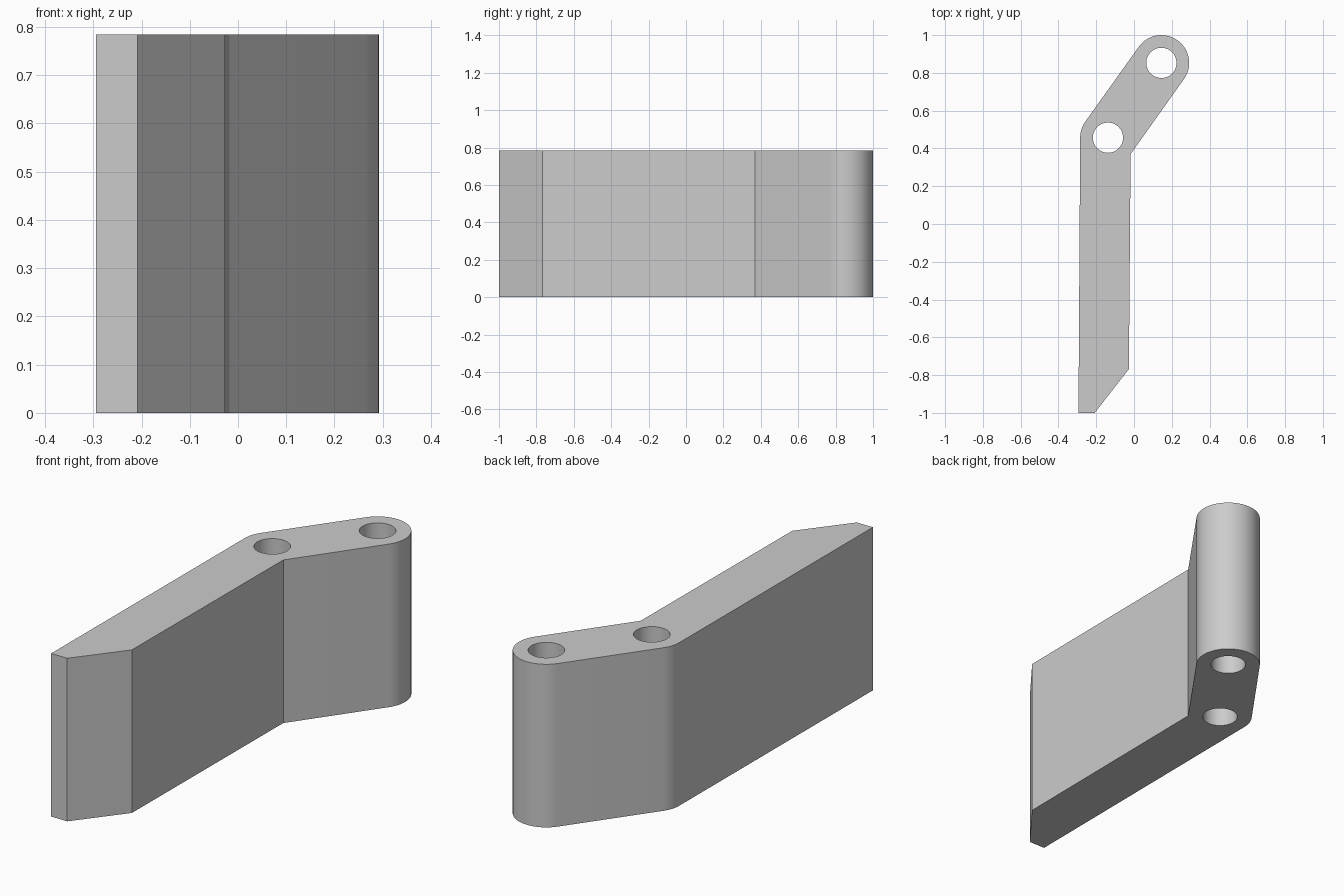
import bpy, bmesh, math
from mathutils import Vector

if "Cube" in bpy.data.objects:
    bpy.data.objects.remove(bpy.data.objects["Cube"], do_unlink=True)

HEIGHT = 0.784
ROUND_RADIUS, HOLE_RADIUS = 0.147, 0.08
ELBOW, TIP = Vector((-0.138, 0.457)), Vector((0.145, 0.853))


def arc(centre, radius, start, end, steps):
    """Points along a circular arc, both ends included."""
    angles = [start + (end - start) * i / steps for i in range(steps + 1)]
    return [centre + radius * Vector((math.cos(a), math.sin(a))) for a in angles]


def add_loop(bm, points):
    """Closed ring of edges on the ground plane."""
    verts = [bm.verts.new((p.x, p.y, 0)) for p in points]
    return [bm.edges.new((v, verts[i - 1])) for i, v in enumerate(verts)]


# Outline: chamfered straight arm, inner corner, round tip, rounded elbow
slant = math.atan2(TIP.y - ELBOW.y, TIP.x - ELBOW.x)
outline = [Vector(p) for p in
           ((-0.294, -1), (-0.208, -1), (-0.027, -0.768), (-0.018, 0.37))]
outline += arc(TIP, ROUND_RADIUS, slant - math.pi / 2, slant + math.pi / 2, 32)
outline += arc(ELBOW, ROUND_RADIUS, slant + math.pi / 2, math.pi, 8)

# Fill around the two pin holes, then raise to full height
bm = bmesh.new()
edges = add_loop(bm, outline)
for centre in (ELBOW, TIP):
    edges += add_loop(bm, arc(centre, HOLE_RADIUS, 0, 2 * math.pi, 48)[:-1])
bmesh.ops.triangle_fill(bm, use_beauty=True, use_dissolve=False,
                        edges=edges, normal=(0, 0, 1))
raised = bmesh.ops.extrude_face_region(bm, geom=bm.faces[:])["geom"]
bmesh.ops.translate(bm, vec=(0, 0, HEIGHT),
                    verts=[g for g in raised if isinstance(g, bmesh.types.BMVert)])
bmesh.ops.recalc_face_normals(bm, faces=bm.faces[:])

mesh = bpy.data.meshes.new("angled_bracket")
bm.to_mesh(mesh)
bm.free()
bracket = bpy.data.objects.new("angled_bracket", mesh)
bpy.context.collection.objects.link(bracket)

# Plain grey finish
grey = bpy.data.materials.new("light_grey")
grey.use_nodes = True
colour = (0.6, 0.6, 0.6, 1)
grey.diffuse_color = colour
grey.node_tree.nodes["Principled BSDF"].inputs["Base Color"].default_value = colour
mesh.materials.append(grey)

# Smooth the rounds and holes, keep the corners sharp
bpy.ops.object.select_all(action="DESELECT")
bracket.select_set(True)
bpy.context.view_layer.objects.active = bracket
bpy.ops.object.shade_smooth_by_angle(angle=math.radians(25))
